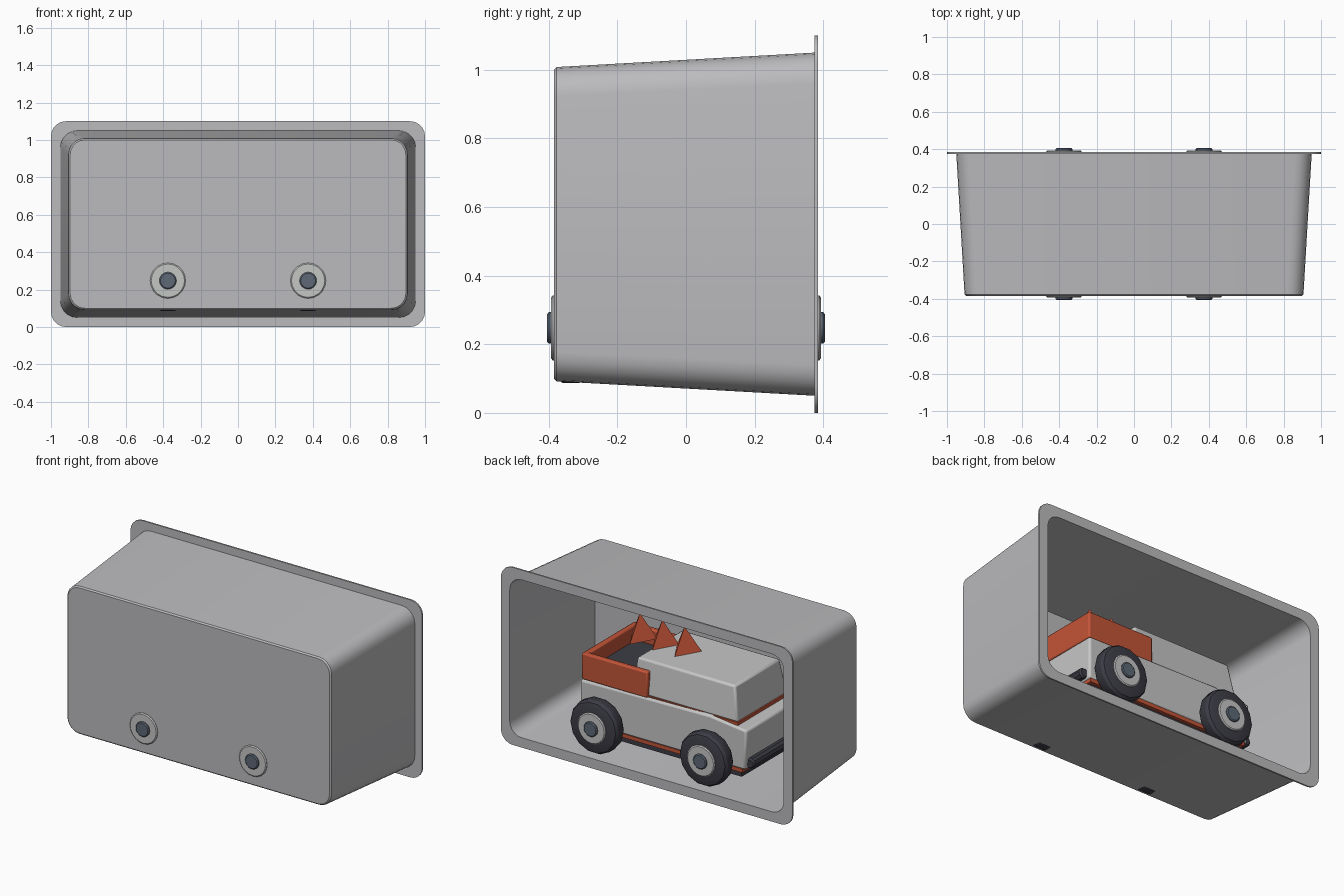
import bpy, bmesh, math
from mathutils import Matrix

if "Cube" in bpy.data.objects:
    bpy.data.objects.remove(bpy.data.objects["Cube"])


def material(name, rgb):
    m = bpy.data.materials.new(name)
    m.diffuse_color = (*rgb, 1)
    m.use_nodes = True
    m.node_tree.nodes["Principled BSDF"].inputs["Base Color"].default_value = m.diffuse_color
    return m


SHELL = material("shell_grey", (0.50, 0.50, 0.515))
PAINT = material("pale_grey", (0.56, 0.57, 0.56))
ORANGE = material("burnt_orange", (0.55, 0.09, 0.04))
RUBBER = material("dark_rubber", (0.045, 0.045, 0.06))
STEEL = material("blue_steel", (0.11, 0.14, 0.18))


def finish(bm, name, mat, bevel=0, smooth=True):
    bmesh.ops.recalc_face_normals(bm, faces=bm.faces)
    me = bpy.data.meshes.new(name)
    bm.to_mesh(me)
    bm.free()
    me.materials.append(mat)
    ob = bpy.data.objects.new(name, me)
    bpy.context.collection.objects.link(ob)
    if bevel:
        mod = ob.modifiers.new("soft_edges", 'BEVEL')
        mod.width, mod.segments = bevel, 2
    if smooth:
        bpy.context.view_layer.objects.active = ob
        ob.select_set(True)
        bpy.ops.object.shade_smooth_by_angle(angle=math.radians(30))
        ob.select_set(False)
    return ob


def loft(rings, caps=(True, True), closed=False):
    bm = bmesh.new()
    vs = [[bm.verts.new(p) for p in r] for r in rings]
    n = len(vs[0])
    pairs = list(zip(vs, vs[1:])) + ([(vs[-1], vs[0])] if closed else [])
    for a, b in pairs:
        for i in range(n):
            j = (i + 1) % n
            bm.faces.new((a[i], a[j], b[j], b[i]))
    for use, ring in zip(caps, (vs[0], vs[-1])):
        if use:
            bm.faces.new(ring)
    return bm


def rounded_rect(hx, hz, r, y, steps=5):
    pts = []
    for k, (sx, sz) in enumerate(((1, 1), (-1, 1), (-1, -1), (1, -1))):
        for i in range(steps + 1):
            a = math.pi / 2 * (k + i / steps)
            pts.append((sx * (hx - r) + r * math.cos(a), y,
                        0.55 + sz * (hz - r) + r * math.sin(a)))
    return pts


def box(name, mat, x, y, z, bevel=0):
    bm = loft([[(x[0], y[0], h), (x[1], y[0], h), (x[1], y[1], h), (x[0], y[1], h)] for h in z])
    return finish(bm, name, mat, bevel)


def lathe(name, mat, profile, x, z, side, sides):
    rings = [[(x + r * math.cos(2 * math.pi * i / sides), side * y,
               z + r * math.sin(2 * math.pi * i / sides)) for i in range(sides)]
             for r, y in profile]
    return finish(loft(rings), name, mat)


# Display tray: thin tapered shell with a flange, open at the back
finish(loft([
    rounded_rect(0.885, 0.438, 0.075, -0.373),
    rounded_rect(0.939, 0.489, 0.080, 0.385),
    rounded_rect(1.000, 0.550, 0.080, 0.385),
    rounded_rect(1.000, 0.550, 0.080, 0.375),
    rounded_rect(0.950, 0.500, 0.090, 0.375),
    rounded_rect(0.906, 0.458, 0.085, -0.377),
    rounded_rect(0.897, 0.450, 0.078, -0.385),
]), "display_tray", SHELL)

# Lower body from a side profile
profile = [(0.54, 0.20), (0.54, 0.46), (-0.35, 0.475), (-0.60, 0.445), (-0.59, 0.20)]
finish(loft([[(x, y, z) for x, z in profile] for y in (-0.265, 0.265)]),
       "lower_body", PAINT, 0.012)

# Underbody layers and orange trim line below the cab
box("trim_underplate", ORANGE, (-0.57, 0.53), (-0.262, 0.262), (0.178, 0.202))
box("chassis", RUBBER, (-0.55, 0.51), (-0.24, 0.24), (0.14, 0.18))
box("cab_trim", ORANGE, (-0.53, 0.18), (-0.25, 0.25), (0.455, 0.474))

# Cab block, narrowing towards the roof
rings = []
for x0, x1, hy, z in ((-0.525, 0.20, 0.245, 0.47), (-0.49, 0.18, 0.22, 0.68)):
    rings.append([(x0, -hy, z), (x1, -hy, z), (x1, hy, z), (x0, hy, z)])
finish(loft(rings), "cab", PAINT, 0.012)

# Cargo bed: two sides, tailgate and dark floor
for s, label in ((1, "left"), (-1, "right")):
    box("bed_side_" + label, ORANGE, (0.085, 0.535), sorted((s * 0.222, s * 0.258)),
        (0.462, 0.623), 0.008)
box("bed_tailgate", ORANGE, (0.50, 0.537), (-0.255, 0.255), (0.462, 0.623), 0.008)
box("bed_floor", RUBBER, (0.15, 0.51), (-0.23, 0.23), (0.46, 0.53))

# Three-sided roof spikes
for i in range(3):
    bm = bmesh.new()
    bmesh.ops.create_cone(bm, cap_ends=True, segments=3, radius1=0.1, radius2=0, depth=0.155)
    low = [v for v in bm.verts if v.co.z < 0]
    turn = math.pi / 2 - math.atan2(low[0].co.y, low[0].co.x)
    bmesh.ops.transform(bm, verts=bm.verts, matrix=Matrix.Translation((0.01 + 0.153 * i, 0, 0.753))
                        @ Matrix.Rotation(turn, 4, 'Z'))
    bmesh.ops.remove_doubles(bm, verts=bm.verts, dist=1e-5)
    finish(bm, f"roof_spike_{i + 1}", ORANGE, smooth=False)

# Wheels: tyre, rim disc and hub cap on each side, joined by axles
TYRE = [(0.125, 0.285), (0.155, 0.295), (0.165, 0.312), (0.165, 0.358), (0.155, 0.374), (0.125, 0.383)]
RIM = [(0.095, 0.375), (0.095, 0.388), (0.089, 0.393)]
CAP = [(0.046, 0.385), (0.046, 0.400), (0.040, 0.405)]
for x, end in ((-0.375, "front"), (0.375, "rear")):
    for s, label in ((1, "left"), (-1, "right")):
        lathe(f"{end}_{label}_tyre", RUBBER, TYRE, x, 0.2475, s, 14)
        lathe(f"{end}_{label}_rim", PAINT, RIM, x, 0.2475, s, 20)
        lathe(f"{end}_{label}_hub_cap", STEEL, CAP, x, 0.2475, s, 16)
    lathe(end + "_axle", STEEL, [(0.03, -0.3), (0.03, 0.3)], x, 0.2475, 1, 10)

# Tubular bumpers
for x, end in ((-0.605, "front"), (0.555, "rear")):
    lathe(end + "_bumper", RUBBER, [(0.024, -0.24), (0.032, -0.23), (0.032, 0.23), (0.024, 0.24)],
          x, 0.235, 1, 10)
